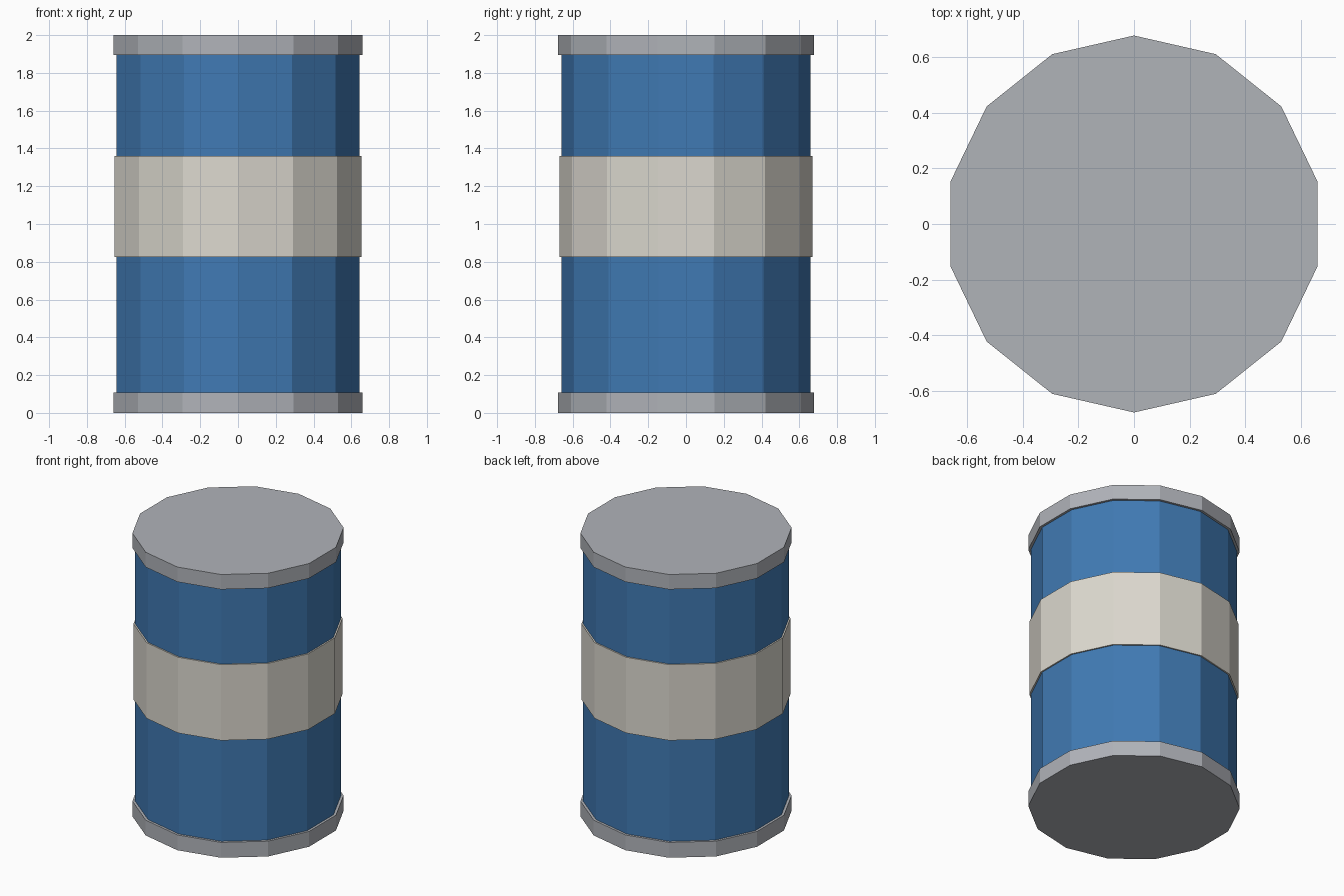
import bpy
import bmesh
import math

if "Cube" in bpy.data.objects:
    bpy.data.objects.remove(bpy.data.objects["Cube"])

SIDES = 14


def material(name, rgb):
    mat = bpy.data.materials.new(name)
    mat.diffuse_color = (*rgb, 1.0)
    mat.use_nodes = True
    mat.node_tree.nodes["Principled BSDF"].inputs["Base Color"].default_value = mat.diffuse_color
    return mat


blue = material("blue paint", (0.051, 0.193, 0.452))
cream = material("cream paint", (0.71, 0.685, 0.62))
grey = material("grey metal", (0.435, 0.451, 0.485))


def ring(bm, radius, z):
    # corners point along +y and -y
    step = 2 * math.pi / SIDES
    return [bm.verts.new((radius * math.sin(i * step), radius * math.cos(i * step), z))
            for i in range(SIDES)]


def bridge(bm, a, b):
    for i in range(SIDES):
        j = (i + 1) % SIDES
        bm.faces.new((a[i], a[j], b[j], b[i]))


def drum_part(name, radius, z0, z1, mat, inner=None):
    """Flat-sided cylinder, or a sleeve when an inner radius is given."""
    bm = bmesh.new()
    low, high = ring(bm, radius, z0), ring(bm, radius, z1)
    bridge(bm, low, high)
    if inner is None:
        bm.faces.new(low)
        bm.faces.new(high)
    else:
        in_low, in_high = ring(bm, inner, z0), ring(bm, inner, z1)
        bridge(bm, high, in_high)
        bridge(bm, in_high, in_low)
        bridge(bm, in_low, low)
    bmesh.ops.recalc_face_normals(bm, faces=bm.faces[:])
    mesh = bpy.data.meshes.new(name)
    bm.to_mesh(mesh)
    bm.free()
    mesh.materials.append(mat)
    bpy.context.collection.objects.link(bpy.data.objects.new(name, mesh))


# Painted body
drum_part("drum_body", 0.66, 0.05, 1.95, blue)
# Raised label band around the middle
drum_part("label_band", 0.67, 0.825, 1.36, cream, inner=0.655)
# Metal end caps
drum_part("bottom_cap", 0.677, 0.0, 0.108, grey)
drum_part("top_cap", 0.677, 1.895, 2.0, grey)
